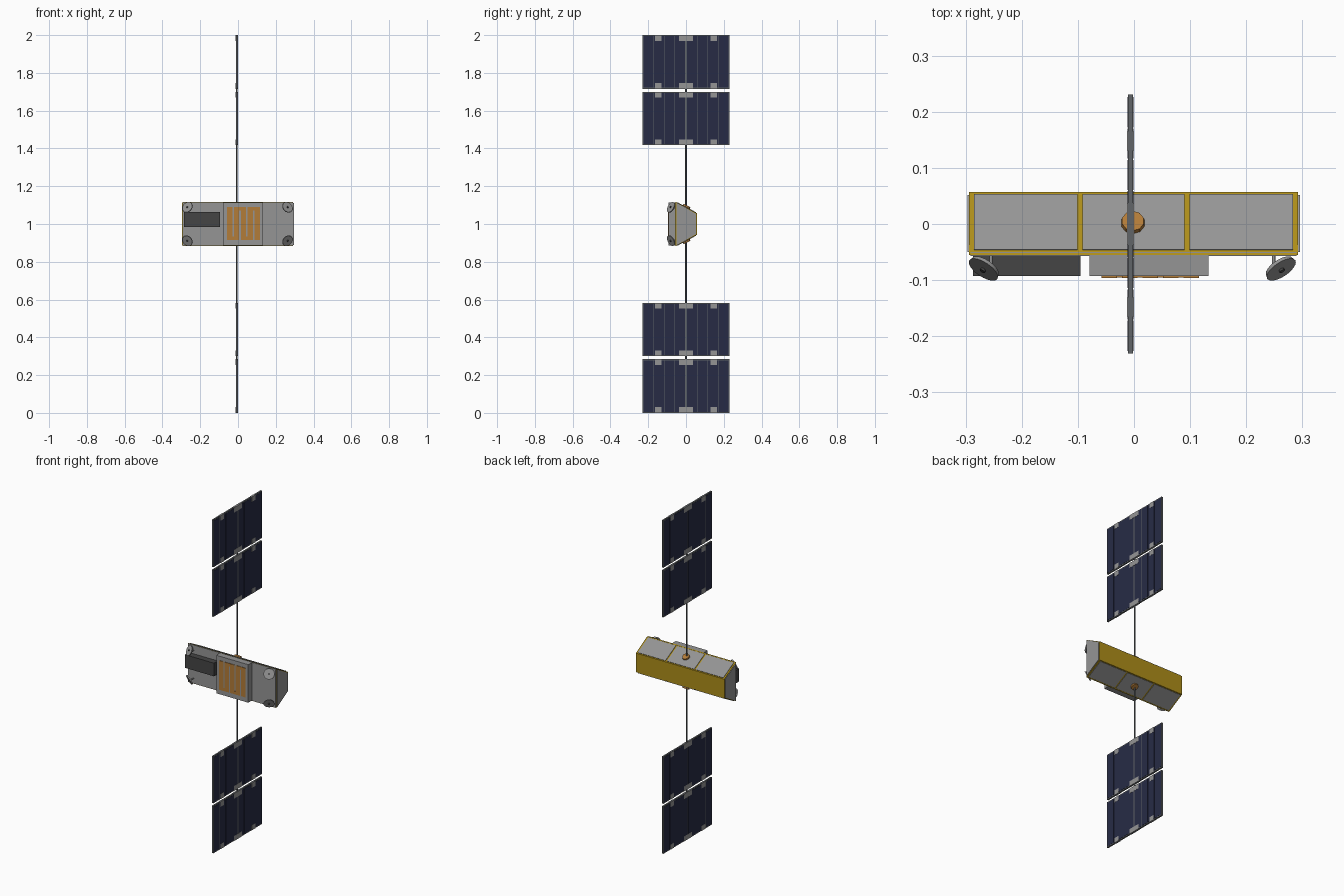
import bpy, bmesh, math
from mathutils import Vector, Matrix

if "Cube" in bpy.data.objects:
    bpy.data.objects.remove(bpy.data.objects["Cube"])

def mat(name, rgb):
    m = bpy.data.materials.new(name)
    m.diffuse_color = (*rgb, 1)
    m.use_nodes = True
    m.node_tree.nodes["Principled BSDF"].inputs["Base Color"].default_value = m.diffuse_color
    return m

GOLD = mat("gold_foil", (0.42, 0.27, 0.01))
ORANGE = mat("copper", (0.45, 0.2, 0.04))
CELL = mat("solar_cell", (0.02, 0.024, 0.06))
DARK = mat("dark_grey", (0.06, 0.06, 0.06))
GREY = mat("mid_grey", (0.3, 0.3, 0.3))
FRAME = mat("frame_grey", (0.12, 0.13, 0.14))

def finish(name, bm, m, smooth=False):
    me = bpy.data.meshes.new(name)
    bmesh.ops.recalc_face_normals(bm, faces=bm.faces)
    bm.to_mesh(me)
    bm.free()
    ob = bpy.data.objects.new(name, me)
    bpy.context.collection.objects.link(ob)
    me.materials.append(m)
    if smooth:
        for p in me.polygons:
            p.use_smooth = len(p.vertices) == 4
    return ob

# one object from several boxes: (x0, x1, y0, y1, z0, z1)
def boxes(name, items, m):
    bm = bmesh.new()
    for x0, x1, y0, y1, z0, z1 in items:
        M = Matrix.Translation(((x0+x1)/2, (y0+y1)/2, (z0+z1)/2)) @ Matrix.Diagonal((x1-x0, y1-y0, z1-z0, 1))
        bmesh.ops.create_cube(bm, size=1, matrix=M)
    return finish(name, bm, m)

def rod(name, a, b, r, m, n=12, r2=None, smooth=True):
    a, b = Vector(a), Vector(b)
    d = b - a
    M = Matrix.Translation((a+b)/2) @ d.to_track_quat('Z', 'Y').to_matrix().to_4x4()
    bm = bmesh.new()
    bmesh.ops.create_cone(bm, cap_ends=True, segments=n, radius1=r,
                          radius2=r if r2 is None else r2, depth=d.length, matrix=M)
    return finish(name, bm, m, smooth)

# extrude a (y, z) profile along x
def prism(name, prof, x0, x1, m):
    bm = bmesh.new()
    f = bm.faces.new([bm.verts.new((x0, y, z)) for y, z in prof])
    ext = bmesh.ops.extrude_face_region(bm, geom=[f])
    bmesh.ops.translate(bm, vec=(x1-x0, 0, 0), verts=[v for v in ext["geom"] if isinstance(v, bmesh.types.BMVert)])
    return finish(name, bm, m)

# body: gold trapezoid prism with grey end and front plates
def trap(i):
    return [(-0.055+i, 0.883+i), (0.057-i, 0.943+i*.5), (0.057-i, 1.057-i*.5), (-0.055+i, 1.117-i)]
prism("body", trap(0), -0.294, 0.292, GOLD)
prism("left_end_plate", trap(0.005), -0.297, -0.293, GREY)
prism("right_end_plate", trap(0.005), 0.291, 0.296, GREY)
boxes("front_plate", [(-0.291, 0.290, -0.057, -0.05, 0.885, 1.115)], GREY)

# grey panels and mast bearings on both sloped sides
tilt = math.atan2(0.06, 0.112)
for s, side in ((1, "upper"), (-1, "lower")):
    bm = bmesh.new()
    for x0, x1 in ((-0.285, -0.101), (-0.092, 0.090), (0.099, 0.283)):
        M = (Matrix.Translation(((x0+x1)/2, 0.003, 1 + s*0.0863)) @ Matrix.Rotation(-s*tilt, 4, 'X')
             @ Matrix.Diagonal((x1-x0, 0.112, 0.005, 1)))
        bmesh.ops.create_cube(bm, size=1, matrix=M)
    finish(side + "_side_panels", bm, GREY)
    n = Vector((0, math.sin(tilt), s*math.cos(tilt)))
    p = Vector((-0.002, 0.0, 1 + s*0.087))
    rod(side + "_bearing", p - n*0.005, p + n*0.012, 0.023, ORANGE, 10, 0.02, False)

# equipment boxes on the front
boxes("left_equipment_box", [(-0.287, -0.095, -0.093, -0.056, 0.984, 1.063)], DARK)
boxes("center_equipment_box", [(-0.079, 0.133, -0.093, -0.056, 0.887, 1.115)], GREY)

# copper heating strips, joined alternately top and bottom
strips = []
for i in range(5):
    x = -0.058 + i*0.0365
    strips.append((x, x+0.028, -0.096, -0.092, 0.915, 1.09))
    if i < 4:
        z = 1.072 if i % 2 else 0.915
        strips.append((x+0.027, x+0.038, -0.0955, -0.092, z, z+0.018))
boxes("copper_strips", strips, ORANGE)

# four tilted dishes on the front corners
for sx, a in ((-1, "left"), (1, "right")):
    for sz, b in ((1, "upper"), (-1, "lower")):
        c = Vector((-0.003 + sx*0.264, -0.079, 1 + sz*0.088))
        n = Vector((sx*0.5, -0.75, sz*0.42)).normalized()
        nm = f"{b}_{a}_dish"
        rod(nm, c - n*0.004, c + n*0.003, 0.028, GREY, 24, 0.030)
        rod(nm + "_hub", c, c + n*0.007, 0.005, DARK, 12)
        foot = Vector((-0.003 + sx*0.252, -0.055, c.z - sz*0.004))
        rod(nm + "_stem", foot, foot + Vector((0, -0.02, 0)), 0.003, GREY, 8)

# solar wings: two panels above, two below
XC, W = -0.0062, 0.231
for s, side in ((1, "upper"), (-1, "lower")):
    rod(side + "_mast", (XC, 0, 1 + s*0.08), (XC, 0, 1 + s*0.995), 0.0042, FRAME, 12)
    for k, (d0, d1) in enumerate(((0.418, 0.700), (0.716, 1.0))):
        z0, z1 = sorted((1 + s*d0, 1 + s*d1))
        nm = f"{side}_{('inner', 'outer')[k]}_panel"
        boxes(nm + "_core", [(XC-0.0045, XC+0.0045, -W, W, z0, z1)], FRAME)
        # cell strips through both faces
        cells = []
        step = (W - 0.008) / 4
        for j in range(4):
            y0 = 0.004 + j*step
            for a, b in ((y0+.001, y0+step-.001), (-y0-step+.001, -y0-.001)):
                cells.append((XC-0.0056, XC+0.0056, a, b, z0+0.006, z1-0.006))
        boxes(nm + "_cells", cells, CELL)
        # grey clamps along both short edges
        tabs = []
        for y, h in ((-0.148, 0.017), (0, 0.037), (0.148, 0.017)):
            for a, b in ((z0, z0+0.03), (z1-0.03, z1)):
                tabs.append((XC-0.0063, XC+0.0063, y-h, y+h, a, b))
        boxes(nm + "_clamps", tabs, GREY)
